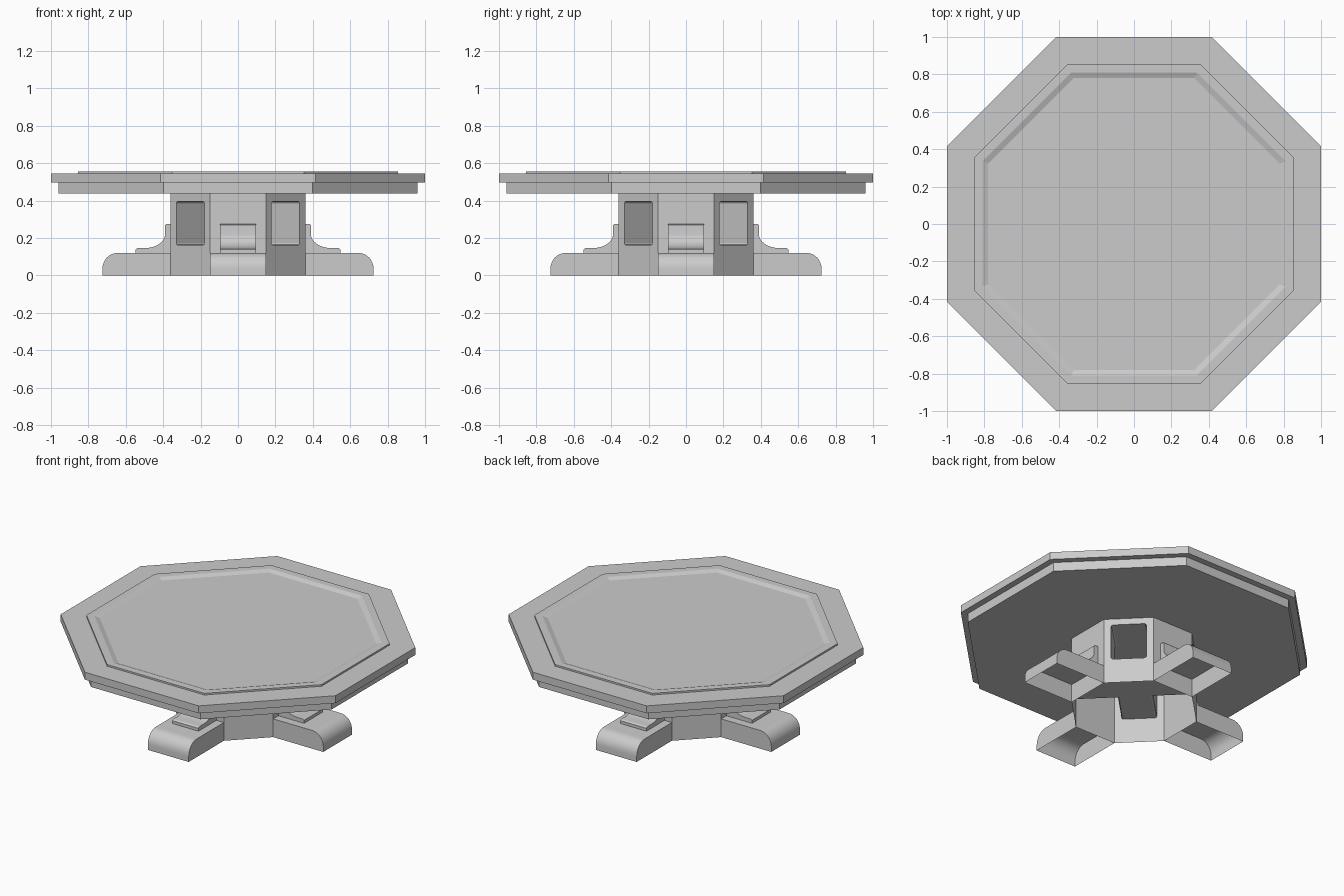
import bpy, bmesh
from math import pi, cos, sin, radians

if "Cube" in bpy.data.objects:
    bpy.data.objects.remove(bpy.data.objects["Cube"])


def make_object(name, verts, faces, smooth=False):
    mesh = bpy.data.meshes.new(name)
    mesh.from_pydata(verts, [], faces)
    bm = bmesh.new()
    bm.from_mesh(mesh)
    bmesh.ops.recalc_face_normals(bm, faces=bm.faces)
    bm.to_mesh(mesh)
    bm.free()
    ob = bpy.data.objects.new(name, mesh)
    bpy.context.collection.objects.link(ob)
    if smooth:
        activate(ob)
        bpy.ops.object.shade_smooth_by_angle(angle=radians(35))
    return ob


def activate(ob):
    bpy.ops.object.select_all(action='DESELECT')
    ob.select_set(True)
    bpy.context.view_layer.objects.active = ob


def octagon_stack(name, profile):
    """Closed eight-sided solid from (apothem, height) pairs."""
    verts = []
    for a, z in profile:
        r = a / cos(pi / 8)
        verts += [(r * cos(pi / 8 + k * pi / 4), r * sin(pi / 8 + k * pi / 4), z) for k in range(8)]
    n = len(profile)
    faces = [tuple(range(8)), tuple(range((n - 1) * 8, n * 8))]
    for i in range(n - 1):
        for k in range(8):
            j = (k + 1) % 8
            faces.append((i * 8 + k, i * 8 + j, i * 8 + 8 + j, i * 8 + 8 + k))
    return make_object(name, verts, faces)


def arc(cx, cz, a, b, start, end, steps=8):
    return [(cx + a * cos(radians(start + (end - start) * i / steps)),
             cz + b * sin(radians(start + (end - start) * i / steps))) for i in range(steps + 1)]


def extruded_shell(name, profile, half_width, angle):
    """Side profile given width; open underneath and against the pedestal."""
    n = len(profile)
    verts = [(x, -half_width, z) for x, z in profile] + [(x, half_width, z) for x, z in profile]
    faces = [tuple(range(n)), tuple(range(n, 2 * n))]
    faces += [(i, i + 1, n + i + 1, n + i) for i in range(1, n - 1)]
    ob = make_object(name, verts, faces, smooth=True)
    ob.rotation_euler.z = angle
    return ob


# Table top: lower slab, wider upper slab, raised rim, shallow dished panel
octagon_stack("table_top", [(0.96, 0.437), (0.96, 0.496), (1.0, 0.496), (1.0, 0.545),
                            (0.855, 0.545), (0.855, 0.556), (0.81, 0.556), (0.78, 0.545)])

# Octagonal pedestal with two crossing diagonal tunnels
pedestal = octagon_stack("pedestal", [(0.36, 0.0), (0.36, 0.437)])
for k in range(2):
    bpy.ops.mesh.primitive_cube_add(size=1, location=(0, 0, 0.279))
    cutter = bpy.context.object
    cutter.scale = (1.2, 0.212, 0.235 - 0.0006 * k)
    bpy.ops.object.transform_apply(location=False, rotation=False, scale=True)
    bm = bmesh.new()
    bm.from_mesh(cutter.data)
    long_edges = [e for e in bm.edges if e.calc_length() > 1]
    bmesh.ops.bevel(bm, geom=long_edges, offset=0.012, segments=2, affect='EDGES', profile=0.5)
    bm.to_mesh(cutter.data)
    bm.free()
    cutter.rotation_euler.z = pi / 4 + k * pi / 2
    cutter.hide_render = True
    mod = pedestal.modifiers.new("tunnel", 'BOOLEAN')
    mod.operation = 'DIFFERENCE'
    mod.solver = 'EXACT'
    mod.object = cutter
    activate(pedestal)
    bpy.ops.object.modifier_apply(modifier=mod.name)
    bpy.data.objects.remove(cutter)

# Pedestal is an open shell: remove its end caps
bm = bmesh.new()
bm.from_mesh(pedestal.data)
caps = [f for f in bm.faces if all(v.co.z < 0.001 for v in f.verts) or all(v.co.z > 0.436 for v in f.verts)]
bmesh.ops.delete(bm, geom=caps, context='FACES')
bm.to_mesh(pedestal.data)
bm.free()

# Four rounded feet with a curved bracket above each
foot = [(0.36, 0), (0.725, 0)] + arc(0.645, 0.035, 0.08, 0.085, 0, 90) + [(0.36, 0.12)]
bracket = ([(0.36, 0.12), (0.547, 0.12), (0.547, 0.139)] + arc(0.535, 0.139, 0.009, 0.007, 45, 90, 2)
           + arc(0.50, 0.22, 0.11, 0.074, 270, 180)
           + [(0.389, 0.27), (0.384, 0.275), (0.36, 0.275)])
for k in range(4):
    extruded_shell(f"foot_{k + 1}", foot, 0.149, k * pi / 2)
    extruded_shell(f"bracket_{k + 1}", bracket, 0.095, k * pi / 2)
